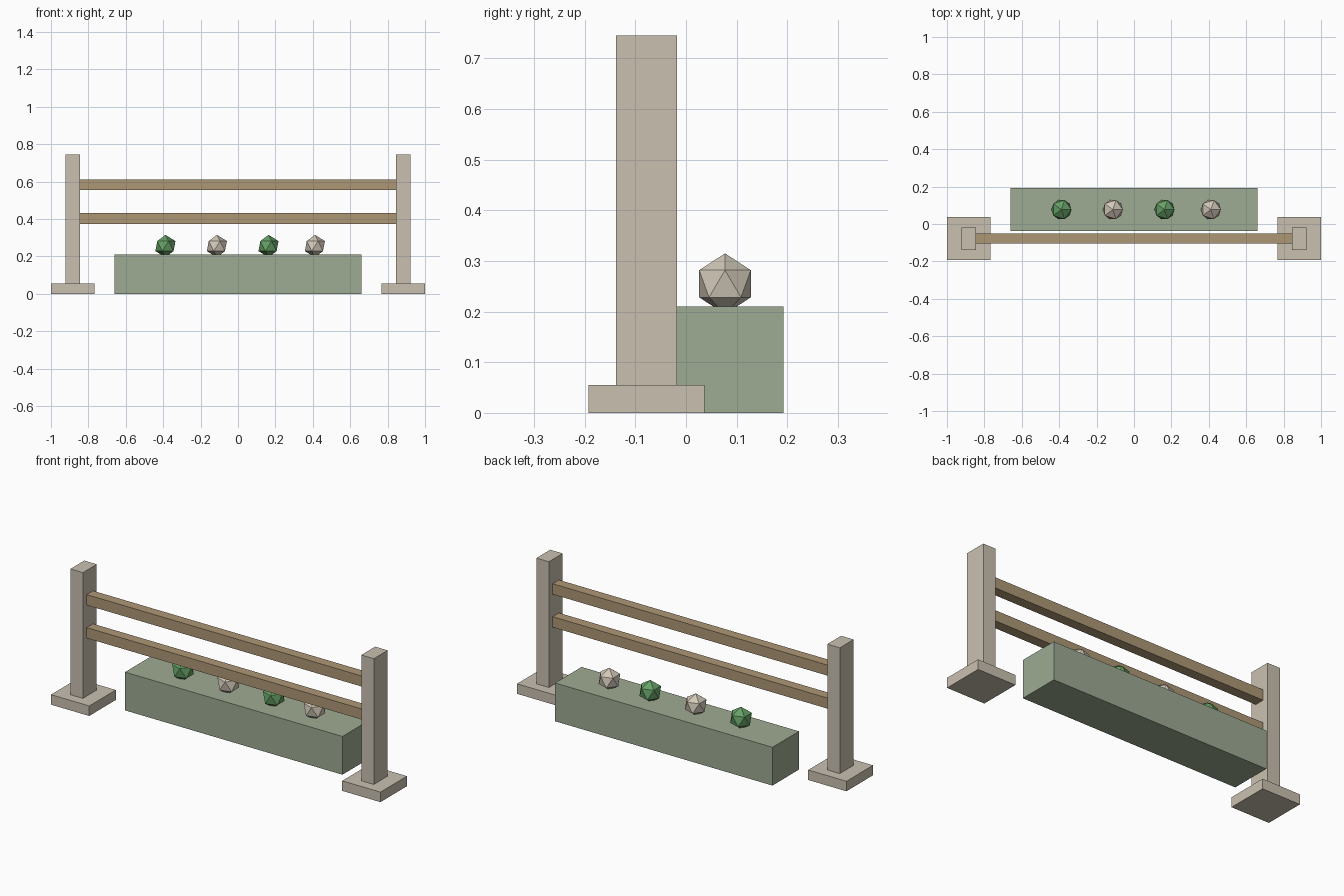
import bpy

cube = bpy.data.objects.get("Cube")
if cube:
    bpy.data.objects.remove(cube, do_unlink=True)


def material(name, hex_code):
    """Flat material from an sRGB hex colour, stored as linear."""
    srgb = [c / 255 for c in bytes.fromhex(hex_code)]
    color = [((c + 0.055) / 1.055) ** 2.4 for c in srgb] + [1]
    mat = bpy.data.materials.new(name)
    mat.use_nodes = True
    mat.diffuse_color = color
    mat.node_tree.nodes["Principled BSDF"].inputs["Base Color"].default_value = color
    return mat


stone = material("pale_stone", "C9C0B0")
wood = material("brown_wood", "AE9776")
sage = material("sage_green", "9EAB93")
leaf = material("leaf_green", "66A066")
cream = material("cream", "D2C8B8")


def box(name, mat, center, size):
    bpy.ops.mesh.primitive_cube_add(size=1, location=center)
    obj = bpy.context.object
    obj.name = name
    obj.scale = size
    bpy.ops.object.transform_apply(location=False, rotation=False, scale=True)
    obj.data.materials.append(mat)
    return obj


POST_Y = -0.078

# Posts standing on square feet
for side, sign in (("left", 1), ("right", -1)):
    box(side + "_foot", stone, (sign * 0.884, POST_Y, 0.0275), (0.232, 0.23, 0.055))
    box(side + "_post", stone, (sign * 0.883, POST_Y, 0.4), (0.076, 0.12, 0.69))

# Horizontal rails between the posts
for name, z in (("lower_rail", 0.402), ("upper_rail", 0.583)):
    box(name, wood, (0, POST_Y, z), (1.69, 0.055, 0.058))

# Planter box behind the rails
box("planter_box", sage, (0, 0.078, 0.105), (1.32, 0.23, 0.21))

# Faceted shrubs and flowers, sunk slightly into the planter
for i, x in enumerate((-0.388, -0.113, 0.163, 0.411)):
    bpy.ops.mesh.primitive_ico_sphere_add(subdivisions=1, radius=0.06,
                                          location=(x, 0.077, 0.255))
    plant = bpy.context.object
    plant.name = ("shrub_" if i % 2 == 0 else "flower_") + str(i // 2 + 1)
    plant.data.materials.append(leaf if i % 2 == 0 else cream)
